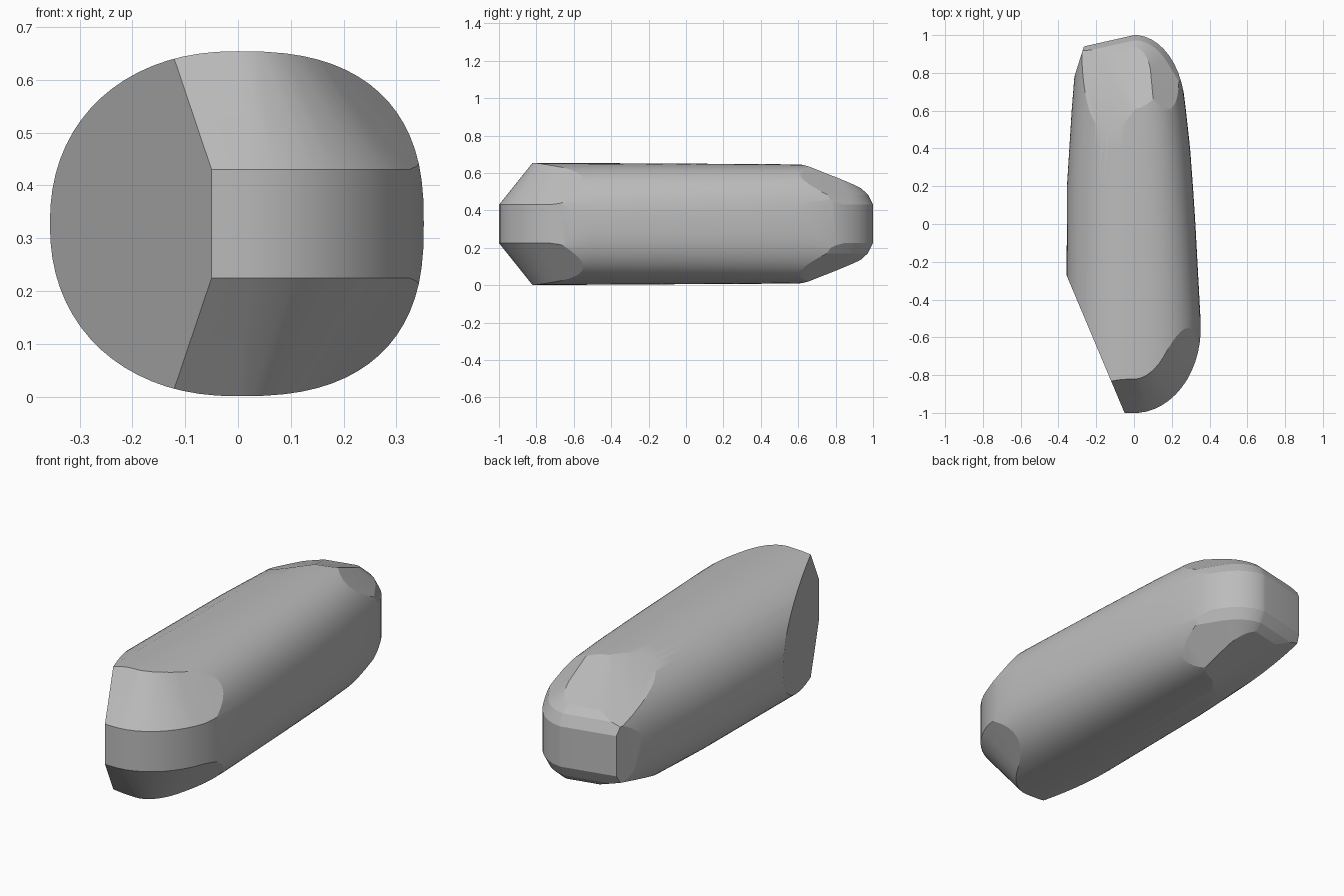
import bpy, bmesh, math
from mathutils import Vector

cube = bpy.data.objects.get("Cube")
if cube:
    bpy.data.objects.remove(cube)

MID = 0.3275      # height of the horizontal symmetry plane
SIDES = 72        # sides of the tube section


def hull(points):
    """Closed convex solid around the points."""
    bm = bmesh.new()
    for p in points:
        bm.verts.new(p)
    res = bmesh.ops.convex_hull(bm, input=bm.verts)
    spare = {g for g in res["geom_interior"] + res["geom_unused"]
             if isinstance(g, bmesh.types.BMVert)}
    bmesh.ops.delete(bm, geom=list(spare), context="VERTS")
    return bm


def slice_off(bm, point, normal):
    """Remove everything beyond a plane and close the cut."""
    bmesh.ops.bisect_plane(bm, geom=bm.verts[:] + bm.edges[:] + bm.faces[:],
                           dist=1e-5, plane_co=point, plane_no=normal, clear_outer=True)
    bmesh.ops.remove_doubles(bm, verts=bm.verts, dist=2e-4)
    points = [v.co.copy() for v in bm.verts]
    bm.free()
    return hull(points)


def chamfer(bm, x, y, z, direction, slope):
    """Sloping cut rising inward, repeated upside down below the middle."""
    d = Vector(direction).normalized()
    for up in (1, -1):
        n = Vector((d.x * slope, d.y * slope, up))
        bm = slice_off(bm, (x, y, MID + up * (z - MID)), n)
    return bm


# Long rounded tube: y, left extent, right extent, half height
stations = [(-1, 0.357, 0.353, 0.3275), (-0.5, 0.357, 0.352, 0.326),
            (0, 0.356, 0.325, 0.323), (0.2, 0.355, 0.312, 0.321),
            (0.4, 0.343, 0.297, 0.32), (0.6, 0.33, 0.275, 0.318),
            (0.8, 0.314, 0.25, 0.312), (1, 0.295, 0.22, 0.305)]
points = []
for y, left, right, half in stations:
    for i in range(SIDES):
        a = math.tau * i / SIDES
        c, s = math.cos(a), math.sin(a)
        power = 2 / (2.55 if c > 0 else 2.2)
        points.append(((right if c > 0 else left) * math.copysign(abs(c) ** power, c),
                       y, MID + half * math.copysign(abs(s) ** power, s)))
body = hull(points)

# Flat slanted side facet at the front
body = slice_off(body, (-0.05, -1, MID), Vector((-0.7, -0.295, 0)))

# Rounded nose with a conical chamfer above and below
for deg in range(0, 85, 7):
    t = math.radians(deg)
    x, y = 0.353 * math.sin(t), -0.55 - 0.45 * math.cos(t)
    d = Vector((math.sin(t) / 0.353, -math.cos(t) / 0.45, 0))
    body = slice_off(body, (x, y, MID), d)
    if deg < 65:
        body = chamfer(body, x, y, 0.43, d, 1.25)

# Rear end outline: rounded on one side, angular on the other
rear = [(-0.265, 0.94, Vector((-0.95, 0.3, 0)), False),
        (-0.265, 0.94, Vector((-0.22, 0.975, 0)), True)]
for deg in range(0, 78, 8):
    t = math.radians(deg)
    rear.append((0.27 * math.sin(t), 0.6 + 0.4 * math.cos(t),
                 Vector((math.sin(t) / 0.27, math.cos(t) / 0.4, 0)), deg < 50))
for x, y, d, rim in rear:
    body = slice_off(body, (x, y, MID), d)
    if rim:
        body = chamfer(body, x, y, 0.43, d, 2)
        body = chamfer(body, x, y, 0.46, d, 0.9)

# Long sloping facets over the rear end, fanning to the angular side
body = chamfer(body, 0, 0.6, 0.648, (-0.22, 0.975, 0), 0.4)
body = chamfer(body, -0.2, 0.45, 0.615, (-0.8, 0.6, 0), 0.43)

bmesh.ops.dissolve_limit(body, angle_limit=math.radians(0.3),
                         verts=body.verts, edges=body.edges)
bmesh.ops.recalc_face_normals(body, faces=body.faces)
mesh = bpy.data.meshes.new("rounded_body")
body.to_mesh(mesh)
body.free()
obj = bpy.data.objects.new("rounded_body", mesh)
bpy.context.collection.objects.link(obj)

# Plain grey finish
grey = bpy.data.materials.new("plain grey")
grey.use_nodes = True
colour = (0.5, 0.5, 0.5, 1)
grey.diffuse_color = colour
grey.node_tree.nodes["Principled BSDF"].inputs["Base Color"].default_value = colour
mesh.materials.append(grey)

bpy.ops.object.select_all(action="DESELECT")
obj.select_set(True)
bpy.context.view_layer.objects.active = obj
bpy.ops.object.shade_smooth_by_angle(angle=math.radians(17))
